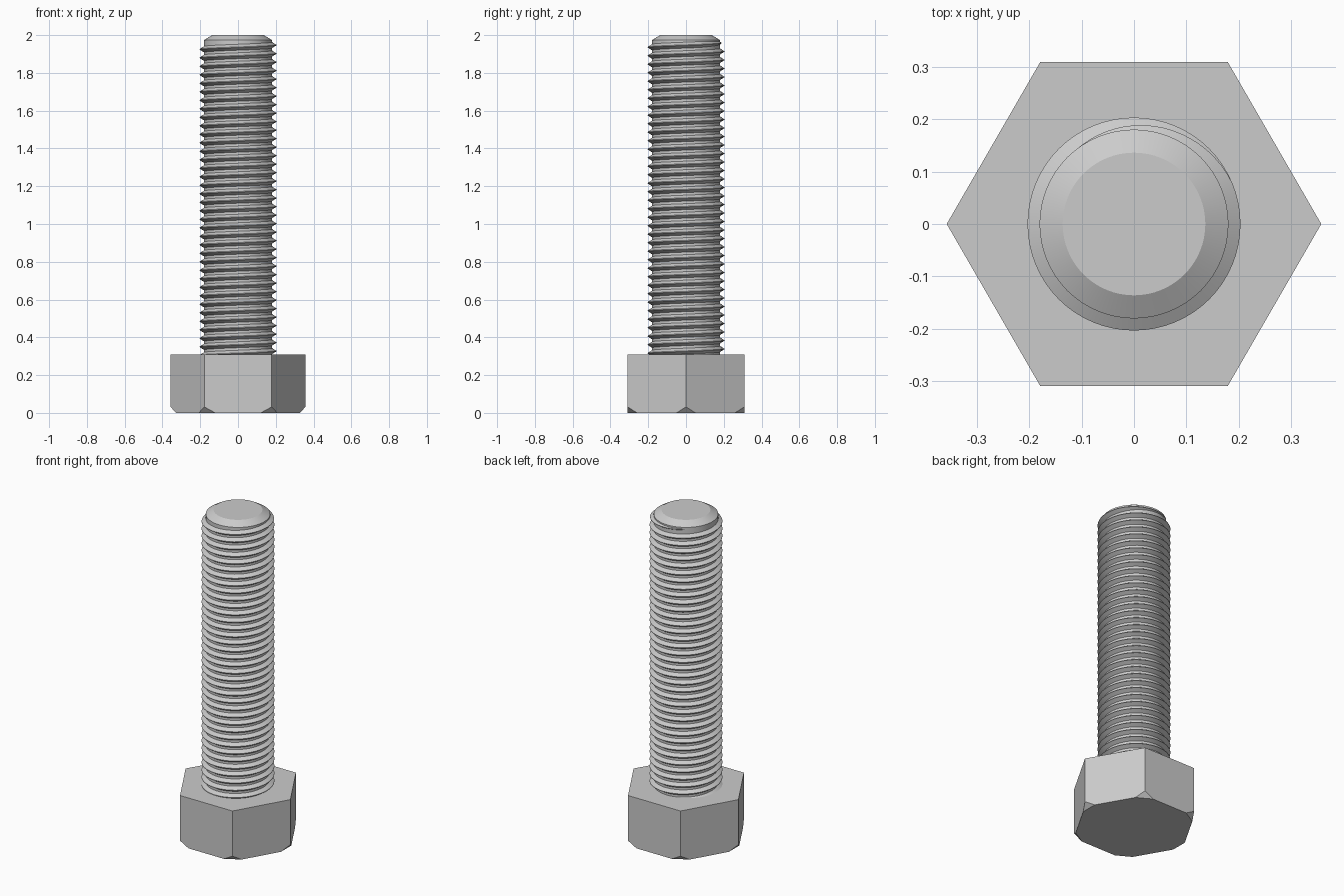
import bpy, bmesh, math
from mathutils import Matrix, Vector

if "Cube" in bpy.data.objects:
    bpy.data.objects.remove(bpy.data.objects["Cube"], do_unlink=True)

steel = bpy.data.materials.new("grey steel")
steel.use_nodes = True
GREY = (0.6, 0.6, 0.6, 1)
steel.diffuse_color = GREY
steel.node_tree.nodes["Principled BSDF"].inputs["Base Color"].default_value = GREY

HEAD_R, HEAD_H = 0.357, 0.31
ROOT_R, CREST_R = 0.18, 0.203
PITCH, THREAD_TOP = 0.045, 1.964
SEGS = 64


def finish(bm, name, smooth=None):
    """Turn a bmesh into a steel object, optionally smooth shaded."""
    bmesh.ops.recalc_face_normals(bm, faces=bm.faces)
    mesh = bpy.data.meshes.new(name)
    bm.to_mesh(mesh)
    bm.free()
    mesh.materials.append(steel)
    obj = bpy.data.objects.new(name, mesh)
    bpy.context.collection.objects.link(obj)
    if smooth:
        bpy.ops.object.select_all(action="DESELECT")
        obj.select_set(True)
        bpy.context.view_layer.objects.active = obj
        bpy.ops.object.shade_smooth_by_angle(angle=math.radians(smooth))
    return obj


def bridge(bm, rows, closed):
    """Join successive rows of vertices with quads."""
    for a, b in zip(rows, rows[1:]):
        n = len(a)
        for i in range(n if closed else n - 1):
            j = (i + 1) % n
            bm.faces.new((a[i], a[j], b[j], b[i]))


# Hexagonal head with its lower corners cut off
bm = bmesh.new()
bmesh.ops.create_cone(bm, cap_ends=True, segments=6, radius1=HEAD_R,
                      radius2=HEAD_R, depth=HEAD_H,
                      matrix=Matrix.Translation((0, 0, HEAD_H / 2))
                      @ Matrix.Rotation(math.pi / 2, 4, "Z"))
for k in range(6):
    turn = Matrix.Rotation(k * math.pi / 3, 3, "Z")
    bmesh.ops.bisect_plane(bm, geom=bm.verts[:] + bm.edges[:] + bm.faces[:],
                           plane_co=turn @ Vector((0.328, 0, 0)),
                           plane_no=turn @ Vector((0.032, 0, -0.029)),
                           clear_outer=True)
    bmesh.ops.holes_fill(bm, edges=[e for e in bm.edges if e.is_boundary])
finish(bm, "hex_head")

# Shank core with a chamfered tip
bm = bmesh.new()
rings = []
for r, z in ((ROOT_R, 0.27), (ROOT_R, 1.974), (0.136, 2.0)):
    rings.append([bm.verts.new((r * math.cos(t), r * math.sin(t), z))
                  for t in (math.tau * i / SEGS for i in range(SEGS))])
bridge(bm, rings, True)
bm.faces.new(rings[0])
bm.faces.new(rings[-1])
finish(bm, "shank", 20)

# Right-handed helical thread, running down into the head and fading at the tip
bm = bmesh.new()
rows = []
steps = int((THREAD_TOP - HEAD_H + 0.04) / PITCH * SEGS)
fade = SEGS * 112 / 360
for s in range(steps + 1):
    t = math.radians(135) - math.tau * s / SEGS
    z = THREAD_TOP - PITCH * s / SEGS
    grow = min(1, s / fade)
    inner = ROOT_R - 0.002
    crest = inner + (CREST_R - inner) * grow
    half = 0.002 + 0.015 * max(grow, 0.3)
    profile = ((inner, -half), (crest, -0.0015), (crest, 0.0015), (inner, half))
    rows.append([bm.verts.new((r * math.cos(t), r * math.sin(t), z + dz))
                 for r, dz in profile])
bridge(bm, rows, True)
bm.faces.new(rows[0])
bm.faces.new(rows[-1])
finish(bm, "thread", 25)
